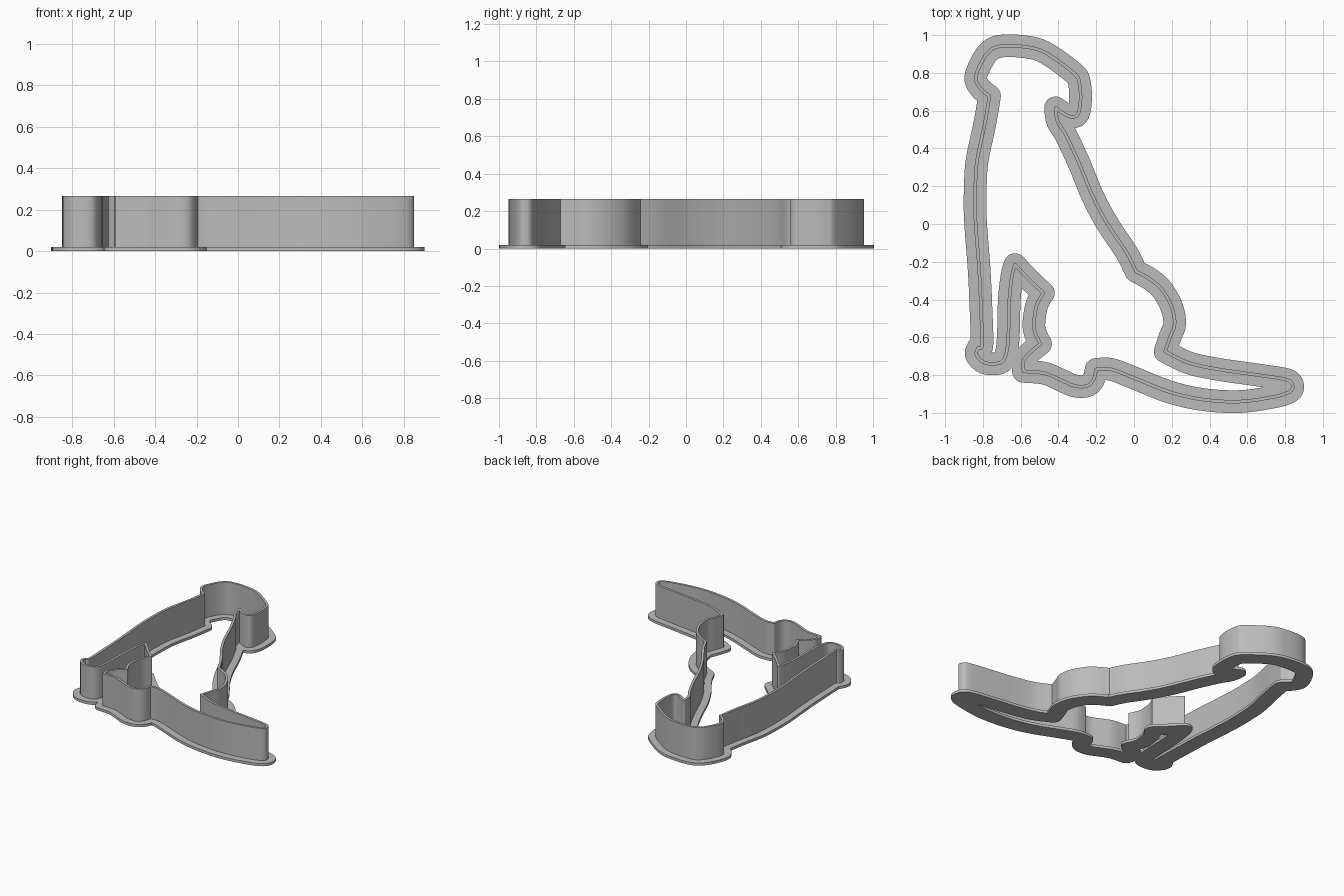
import bpy
import bmesh
import math
from mathutils import Vector, Matrix
from mathutils.geometry import delaunay_2d_cdt

if "Cube" in bpy.data.objects:
    bpy.data.objects.remove(bpy.data.objects["Cube"], do_unlink=True)

# Outline of a sitting dog: each run is a smooth curve that begins at a sharp
# corner and ends at the first point of the next run
RUNS = [
    # back and heel
    [(-.765, .677), (-.79, .53), (-.83, .34), (-.84, .2), (-.84, .03),
     (-.82, -.24), (-.81, -.45), (-.805, -.64)],
    # front paw and inner leg
    [(-.825, -.655), (-.835, -.69), (-.8, -.73), (-.75, -.74), (-.7, -.73),
     (-.675, -.68), (-.665, -.58), (-.66, -.4), (-.645, -.27)],
    # gap between the legs
    [(-.63, -.215), (-.555, -.295)],
    [(-.48, -.365), (-.515, -.43), (-.53, -.53), (-.52, -.585)],
    [(-.495, -.635), (-.55, -.68), (-.585, -.725)],
    # hind paw
    [(-.585, -.78), (-.475, -.79), (-.39, -.825), (-.315, -.857),
     (-.25, -.857), (-.215, -.825)],
    # tail
    [(-.2, -.77), (-.12, -.77), (0, -.815), (.19, -.89), (.37, -.93),
     (.56, -.94), (.74, -.915), (.82, -.89), (.84, -.86), (.81, -.825),
     (.66, -.8), (.45, -.77), (.29, -.735)],
    # rump
    [(.165, -.675), (.19, -.6), (.215, -.53), (.2, -.44), (.15, -.35),
     (.09, -.295)],
    # long side up to the ear
    [(.01, -.25), (-.04, -.15), (-.14, 0), (-.22, .15), (-.29, .32),
     (-.36, .47), (-.405, .545)],
    # head
    [(-.415, .615), (-.365, .58), (-.325, .567), (-.295, .585), (-.283, .66),
     (-.29, .75), (-.32, .8), (-.475, .91), (-.595, .94), (-.715, .94),
     (-.775, .905), (-.82, .83), (-.838, .767), (-.81, .715)],
]


def smooth_run(points, steps=5):
    """Catmull-Rom curve through the points, without the last one."""
    pts = [Vector(p) for p in points]
    pts = [pts[0]] + pts + [pts[-1]]
    out = []
    for a, b, c, d in zip(pts, pts[1:], pts[2:], pts[3:]):
        for k in range(steps):
            t = k / steps
            out.append(b + (c - a) * (t / 2)
                       + (a * 2 - b * 5 + c * 4 - d) * (t * t / 2)
                       + (b * 3 - a - c * 3 + d) * (t ** 3 / 2))
    return out


path = []
for run, following in zip(RUNS, RUNS[1:] + RUNS[:1]):
    path += smooth_run(run + following[:1])


def distance(p):
    """Distance from a point to the closed path."""
    best = 9.0
    for a, b in zip(path, path[1:] + path[:1]):
        ab = b - a
        t = max(0, min(1, (p - a).dot(ab) / ab.length_squared))
        best = min(best, (a + ab * t - p).length)
    return best


def offset_loop(width, side):
    """Parallel loop on one side of the path, rounded around corners."""
    loop = []
    for i, p in enumerate(path):
        d0 = (p - path[i - 1]).normalized()
        d1 = (path[(i + 1) % len(path)] - p).normalized()
        turn = math.atan2(d0.x * d1.y - d0.y * d1.x, d0.dot(d1))
        n = Vector((-d0.y, d0.x)) * side * width
        if abs(turn) < 0.2:
            angles = [turn / 2]
        else:
            steps = math.ceil(abs(turn) / 0.2) if turn * side < 0 else 1
            angles = [turn * k / steps for k in range(steps + 1)]
        loop += [p + Matrix.Rotation(a, 2) @ n for a in angles]
    return loop


def band(name, width, bottom, top, material):
    """Solid strip that follows the path, with overlaps merged."""
    verts, edges = [], []
    for side in (-1, 1):
        loop = offset_loop(width, side)
        start, count = len(verts), len(loop)
        verts += loop
        edges += [(start + i, start + (i + 1) % count) for i in range(count)]
    flat, _, faces, *_ = delaunay_2d_cdt(verts, edges, [], 0, 1e-6)

    bm = bmesh.new()
    corners = {}
    for face in faces:
        centre = sum((flat[i] for i in face), Vector((0, 0))) / len(face)
        if distance(centre) < width:
            for i in face:
                if i not in corners:
                    corners[i] = bm.verts.new((flat[i].x, flat[i].y, bottom))
            bm.faces.new([corners[i] for i in face])
    raised = bmesh.ops.extrude_face_region(
        bm, geom=bm.faces[:], use_keep_orig=True)["geom"]
    bmesh.ops.translate(
        bm, vec=(0, 0, top - bottom),
        verts=[v for v in raised if isinstance(v, bmesh.types.BMVert)])
    bmesh.ops.recalc_face_normals(bm, faces=bm.faces[:])

    mesh = bpy.data.meshes.new(name)
    bm.to_mesh(mesh)
    bm.free()
    mesh.materials.append(material)
    obj = bpy.data.objects.new(name, mesh)
    bpy.context.collection.objects.link(obj)
    bpy.ops.object.select_all(action='DESELECT')
    obj.select_set(True)
    bpy.context.view_layer.objects.active = obj
    bpy.ops.object.shade_smooth_by_angle(angle=math.radians(30))
    return obj


grey = bpy.data.materials.new("plain grey")
grey.use_nodes = True
colour = (0.5, 0.5, 0.5, 1)
grey.diffuse_color = colour
grey.node_tree.nodes["Principled BSDF"].inputs["Base Color"].default_value = colour

# Flat grip rim and the thin cutting wall that stands on it
band("grip_rim", 0.06, 0, 0.02, grey)
band("cutting_wall", 0.009, 0.01, 0.265, grey)
